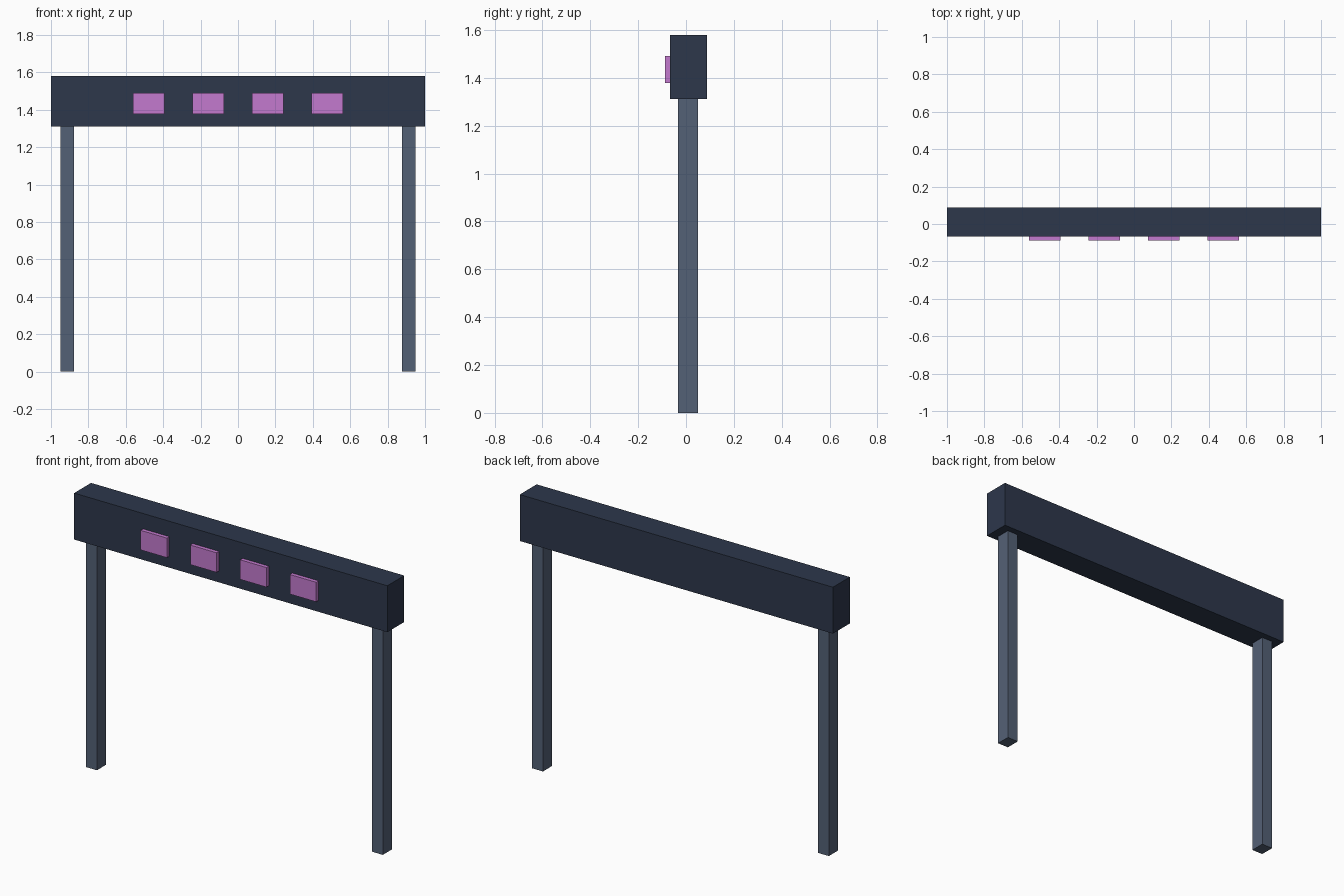
import bpy

default = bpy.data.objects.get("Cube")
if default:
    bpy.data.objects.remove(default, do_unlink=True)


def linear(c):
    c /= 255
    return c / 12.92 if c <= 0.04045 else ((c + 0.055) / 1.055) ** 2.4


def material(name, rgb):
    mat = bpy.data.materials.new(name)
    mat.use_nodes = True
    colour = [linear(c) for c in rgb] + [1]
    mat.diffuse_color = colour
    node = next(n for n in mat.node_tree.nodes if n.type == "BSDF_PRINCIPLED")
    node.inputs["Base Color"].default_value = colour
    return mat


def box(name, low, high, mat):
    centre = [(a + b) / 2 for a, b in zip(low, high)]
    bpy.ops.mesh.primitive_cube_add(size=1, location=centre)
    obj = bpy.context.object
    obj.name = name
    obj.scale = [b - a for a, b in zip(low, high)]
    bpy.ops.object.transform_apply(location=False, rotation=False, scale=True)
    obj.data.materials.append(mat)
    return obj


navy = material("dark navy", (45, 55, 75))
slate = material("slate grey", (84, 97, 118))
violet = material("violet", (196, 122, 207))

# Overhead beam
beam_bottom, beam_front = 1.312, -0.066
box("beam", (-1, beam_front, beam_bottom), (1, 0.088, 1.58), navy)

# Posts under both ends of the beam
for side, x in (("right", -0.913), ("left", 0.913)):
    box(f"{side}_post", (x - 0.035, -0.033, 0), (x + 0.035, 0.051, beam_bottom), slate)

# Row of raised panels on the front of the beam
for i in range(4):
    x = (i - 1.5) * 0.318
    box(f"panel_{i + 1}", (x - 0.084, -0.088, 1.378), (x + 0.084, beam_front, 1.491), violet)
